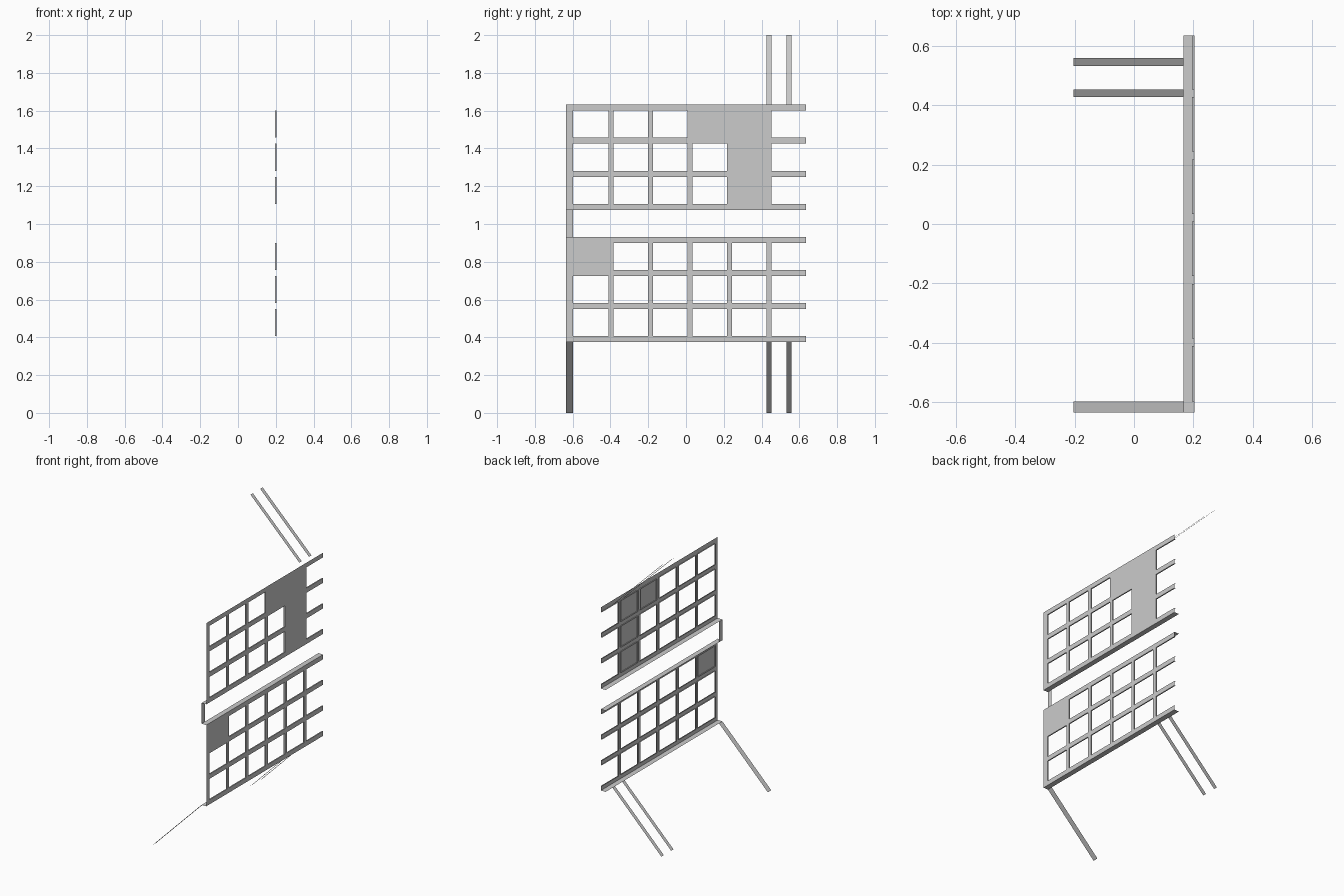
import bpy

if "Cube" in bpy.data.objects:
    bpy.data.objects.remove(bpy.data.objects["Cube"])

X_FACE, X_BACK, X_LEDGE, X_END = 0.203, 0.195, 0.167, -0.204
Y0, Y1 = -0.634, 0.634
Z_LOW, Z_HIGH, HEIGHT = 0.374, 1.074, 0.558


def make(name, quads):
    """Object from a list of four-corner faces, with shared corners welded."""
    verts, index, faces = [], {}, []
    for quad in quads:
        face = []
        for p in quad:
            key = tuple(round(c, 5) for c in p)
            if key not in index:
                index[key] = len(verts)
                verts.append(key)
            face.append(index[key])
        faces.append(face)
    mesh = bpy.data.meshes.new(name)
    mesh.from_pydata(verts, [], faces)
    obj = bpy.data.objects.new(name, mesh)
    bpy.context.collection.objects.link(obj)
    return obj


# Grid lines: bar, cell, bar, cell ... with the last cell left open at the end
ys = [Y0, -0.597]
for i in range(5):
    ys += [-0.411 + 0.2095 * i, -0.385 + 0.2095 * i]
ys.append(Y1)
zs = [0, 0.032, 0.175, 0.207, 0.351, 0.383, 0.526, HEIGHT]


def wall_grid(name, z0, filled):
    sheet, reveals = [], []
    for i in range(len(ys) - 1):
        for j in range(len(zs) - 1):
            ya, yb, za, zb = ys[i], ys[i + 1], z0 + zs[j], z0 + zs[j + 1]
            cell = i % 2 == 1 and j % 2 == 1
            if not cell or (i // 2, j // 2) in filled:
                sheet.append([(X_FACE, ya, za), (X_FACE, yb, za),
                              (X_FACE, yb, zb), (X_FACE, ya, zb)])
            if cell:
                # shallow returns behind each opening
                ring = [(ya, za), (yb, za), (yb, zb), (ya, zb)]
                for k in range(4):
                    if i == len(ys) - 2 and k == 1:
                        continue
                    a, b = ring[k], ring[(k + 1) % 4]
                    reveals.append([(X_FACE, *a), (X_BACK, *a),
                                    (X_BACK, *b), (X_FACE, *b)])
    # bars between two filled cells belong to the sheet already
    make(name, sheet)
    make(name + "_window_reveals", reveals)


wall_grid("lower_wall", Z_LOW, {(0, 2)})
wall_grid("upper_wall", Z_HIGH, {(3, 2), (4, 0), (4, 1), (4, 2)})


# Horizontal ledges
def ledge(name, z, up):
    quad = [(X_LEDGE, Y0, z), (X_FACE, Y0, z), (X_FACE, Y1, z), (X_LEDGE, Y1, z)]
    make(name, [quad if up else quad[::-1]])


ledge("bottom_ledge", Z_LOW, False)
ledge("middle_lower_ledge", Z_LOW + HEIGHT, True)
ledge("middle_upper_ledge", Z_HIGH, False)

# Recessed post between the two walls
za, zb = Z_LOW + HEIGHT, Z_HIGH
make("recessed_post", [[(X_LEDGE, Y0, za), (X_LEDGE, -0.597, za),
                        (X_LEDGE, -0.597, zb), (X_LEDGE, Y0, zb)]])


# Sloping flat strips below and above
def strip(name, ya, yb, z_in, z_out):
    quad = [(X_LEDGE, ya, z_in), (X_LEDGE, yb, z_in),
            (X_END, yb, z_out), (X_END, ya, z_out)]
    make(name, [quad if z_out > z_in else quad[::-1]])


pair = [(0.427, 0.453), (0.532, 0.559)]
for n, (a, b) in enumerate([(Y0, -0.597)] + pair):
    strip(f"lower_sloping_strip_{n + 1}", a, b, Z_LOW, 0)
for n, (a, b) in enumerate(pair):
    strip(f"upper_sloping_strip_{n + 1}", a, b, Z_HIGH + HEIGHT, 2.0)
